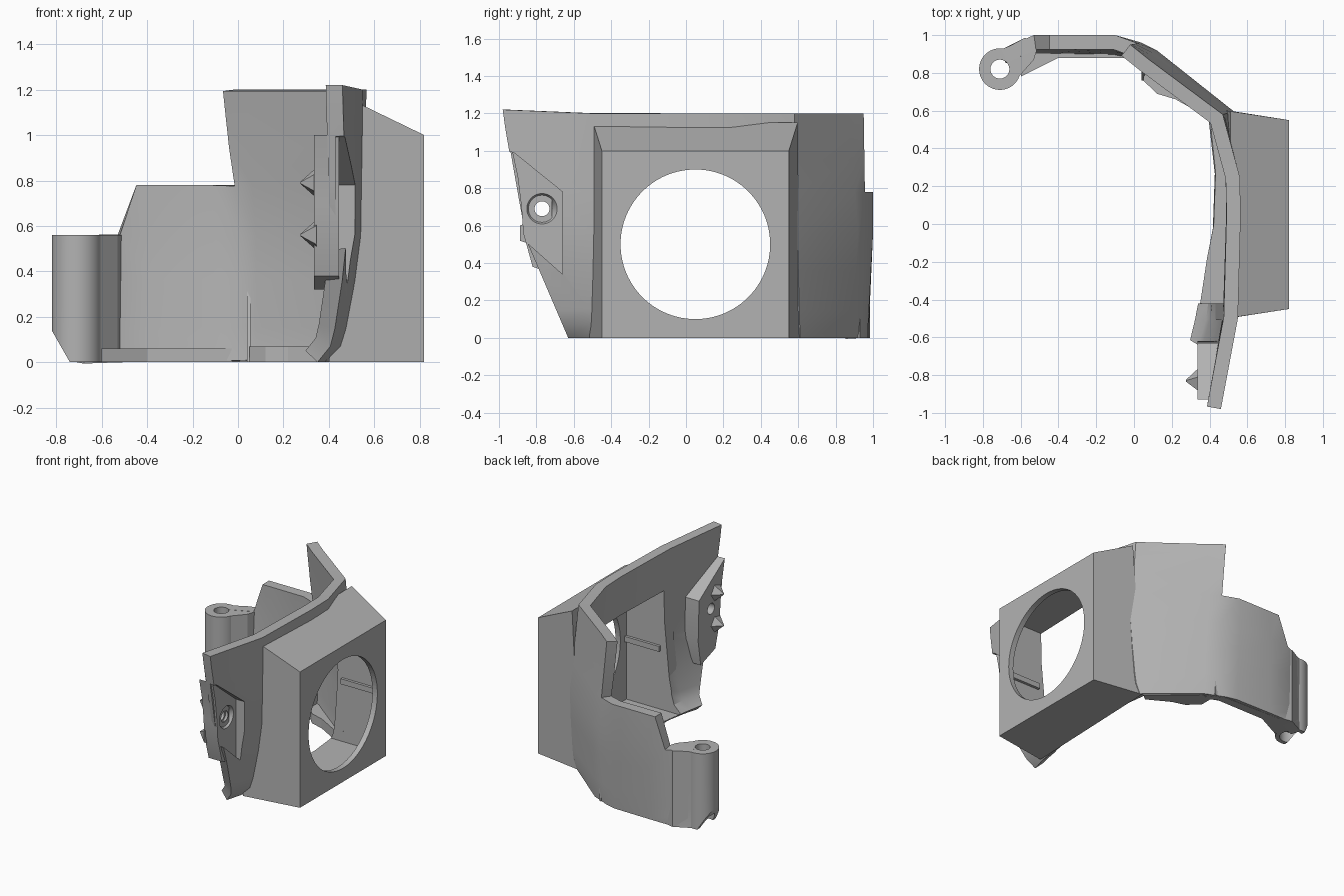
import bpy, bmesh, math
from mathutils import Vector, Matrix

old = bpy.data.objects.get("Cube")
if old:
    bpy.data.objects.remove(old)

grey = bpy.data.materials.new("plain grey")
grey.use_nodes = True
colour = (0.45, 0.45, 0.45, 1)
grey.diffuse_color = colour
grey.node_tree.nodes["Principled BSDF"].inputs["Base Color"].default_value = colour


def finish(name, bm, fix_normals=True):
    if fix_normals:
        bmesh.ops.recalc_face_normals(bm, faces=bm.faces)
    mesh = bpy.data.meshes.new(name)
    bm.to_mesh(mesh)
    bm.free()
    mesh.materials.append(grey)
    ob = bpy.data.objects.new(name, mesh)
    bpy.context.collection.objects.link(ob)
    return ob


def prism(name, outline, low, high, axis="z"):
    """Extrude a 2D outline along z (x, y points) or x (y, z points)."""
    bm = bmesh.new()
    place = (lambda a, b, h: (a, b, h)) if axis == "z" else (lambda a, b, h: (h, a, b))
    face = bm.faces.new([bm.verts.new(place(a, b, low)) for a, b in outline])
    moved = bmesh.ops.extrude_face_region(bm, geom=[face])["geom"]
    shift = Vector(place(0, 0, high - low))
    bmesh.ops.translate(bm, vec=shift, verts=[v for v in moved if isinstance(v, bmesh.types.BMVert)])
    return finish(name, bm)


def block(name, low, high):
    outline = [(low[0], low[1]), (high[0], low[1]), (high[0], high[1]), (low[0], high[1])]
    return prism(name, outline, low[2], high[2])


def round_part(name, centre, r1, r2, depth, axis="z", sides=48):
    bm = bmesh.new()
    turn = Matrix.Rotation(math.pi / 2, 4, "Y") if axis == "x" else Matrix()
    bmesh.ops.create_cone(bm, cap_ends=True, segments=sides, radius1=r1, radius2=r2,
                          depth=depth, matrix=Matrix.Translation(centre) @ turn)
    return finish(name, bm)


def apply_modifier(ob, mod):
    bpy.context.view_layer.objects.active = ob
    bpy.ops.object.modifier_apply(modifier=mod.name)


def cut(ob, *cutters):
    for cutter in cutters:
        cutter.hide_render = True
        mod = ob.modifiers.new("cut", "BOOLEAN")
        mod.operation = "DIFFERENCE"
        mod.solver = "EXACT"
        mod.object = cutter
        apply_modifier(ob, mod)


def smooth(ob, angle=30):
    bpy.ops.object.select_all(action="DESELECT")
    ob.select_set(True)
    bpy.context.view_layer.objects.active = ob
    bpy.ops.object.shade_smooth_by_angle(angle=math.radians(angle))


# Curved shell: plan points of the outer surface at the foot, middle and top
stations = [
    ((.35, -.63), (.48, -.87), (.46, -.98)),
    ((.38, -.52), (.54, -.50), (.55, -.50)),
    ((.50, .05), (.56, .05), (.565, .05)),
    ((.50, .25), (.56, .25), (.56, .25)),
    ((.46, .61), (.53, .595), (.47, .58)),
    ((.12, .89), (.12, .92), (.08, .87)),
    ((-.02, .95), (.04, .96), (-.02, .95)),
    ((-.1, .97), (-.1, 1), (-.1, 1)),
    ((-.4, .975), (-.38, 1), (-.35, 1)),
    ((-.6, .975), (-.53, 1), (-.29, 1)),
    ((-.71, .92), (-.7, .925), (-.7, .925)),
]
levels = [0, .07, .15, .36, .56, .78, .95, 1.12, 1.2]
middle = .56


def shell_point(i, z):
    foot, mid, top = map(Vector, stations[i])
    if z <= middle:
        t = z / middle
        x = foot.x + (mid.x - foot.x) * t ** .4
        y = foot.y + (mid.y - foot.y) * t
    else:
        x, y = mid.lerp(top, (z - middle) / (levels[-1] - middle))
    lift = .02 if i == 0 and z == levels[-1] else 0
    return x, y, z + lift


bm = bmesh.new()
grid = [[bm.verts.new(shell_point(i, z)) for z in levels] for i in range(len(stations))]
for i in range(len(stations) - 1):
    height = 1.2 if i < 6 else (.78 if i < 9 else .56)
    for j in range(len(levels) - 1):
        if levels[j + 1] <= height:
            bm.faces.new((grid[i][j], grid[i + 1][j], grid[i + 1][j + 1], grid[i][j + 1]))
bmesh.ops.delete(bm, geom=[v for v in bm.verts if not v.link_faces], context="VERTS")
shell = finish("curved_shell", bm, False)
thick = shell.modifiers.new("thickness", "SOLIDIFY")
thick.thickness = .075
thick.offset = -1
thick.use_even_offset = True
apply_modifier(shell, thick)

# Duct box: tapered body merging into the shell, hollow, with a round port
bm = bmesh.new()
outer = [bm.verts.new(p) for p in
         ((.82, -.45, 0), (.82, .55, 0), (.82, .55, 1), (.82, -.45, 1))]
inner = [bm.verts.new(p) for p in
         ((.40, -.515, 0), (.44, .61, 0), (.51, .597, 1.15), (.51, -.497, 1.15))]
bm.faces.new(outer)
bm.faces.new(inner[::-1])
for k in range(4):
    n = (k + 1) % 4
    bm.faces.new((outer[k], inner[k], inner[n], outer[n]))
duct = finish("duct_box", bm)

cavity = block("cavity_cutter", (.2, -.42, .04), (.78, .5, .92))
port = round_part("port_cutter", (.8, .05, .5), .4, .4, .3, "x", 96)
cut(duct, cavity, port)
cut(shell, cavity)

# Rails on the two inner side walls of the duct
for name, y in (("front_duct_rail", -.415), ("back_duct_rail", .495)):
    block(name, (.5, y - .015, .47), (.785, y + .015, .51))

# Screw lug in a pocket of the front wing
pocket = prism("pocket_cutter", [(-1.05, 1.02), (-.92, .99), (-.66, .78), (-.66, .34),
                                 (-.84, .5), (-1.05, .6)], .43, .7, "x")
cut(shell, pocket)
lug = prism("screw_lug", [(-.93, 1), (-.9, .86), (-.88, .7), (-.87, .56), (-.82, .38),
                          (-.65, .32), (-.62, .5), (-.63, .8)], .335, .445, "x")
lug_hole = round_part("lug_hole_cutter", (.4, -.77, .69), .04, .04, .4, "x")
lug_sink = round_part("lug_sink_cutter", (.43, -.77, .69), .055, .09, .06, "x")
cut(lug, lug_hole, lug_sink)
cut(shell, lug_hole)
smooth(lug)
for name, z in (("lower_lug_spike", .56), ("upper_lug_spike", .79)):
    round_part(name, (.31, -.83, z), .005, .07, .07, "x", 5)

# Hinge barrel with a slanted foot and a bored hole
bx, by = -.71, .82
barrel = round_part("hinge_barrel", (bx, by, .28), .11, .11, .56)
slant = prism("foot_cutter", [(-1, -.1), (-.68, -.1), (-.74, 0), (-.82, .14), (-1, .455)], -.3, .3)
slant.matrix_world = Matrix.Translation((0, by, 0)) @ Matrix.Rotation(math.pi / 2, 4, "X")
bpy.context.view_layer.update()
cut(barrel, slant,
    round_part("bore_cutter", (bx, by, .3), .05, .05, 1),
    round_part("counterbore_cutter", (bx, by, 0), .08, .08, .16))
smooth(barrel)

# Web joining the barrel to the back wall
prism("hinge_web", [(-.61, .78), (-.53, .87), (-.5, .97), (-.58, .985), (-.69, .925), (-.635, .84)], 0, .56)

# Ledge, gusset and rib along the foot of the back wall
prism("foot_ledge", [(-.6, .78), (-.4, .88), (0, .88), (.06, .84), (.1, .88),
                     (-.02, .94), (-.55, .96)], 0, .06)
prism("foot_gusset", [(.05, .85), (.05, .76), (.12, .69), (.22, .66), (.38, .57),
                      (.43, .61), (.11, .87)], 0, .07)
prism("upright_rib", [(.76, 0), (.93, 0), (.93, .33), (.87, .33)], .04, .055, "x")

smooth(shell, 25)
for ob in list(bpy.data.objects):
    if ob.name.endswith("_cutter"):
        bpy.data.objects.remove(ob)
